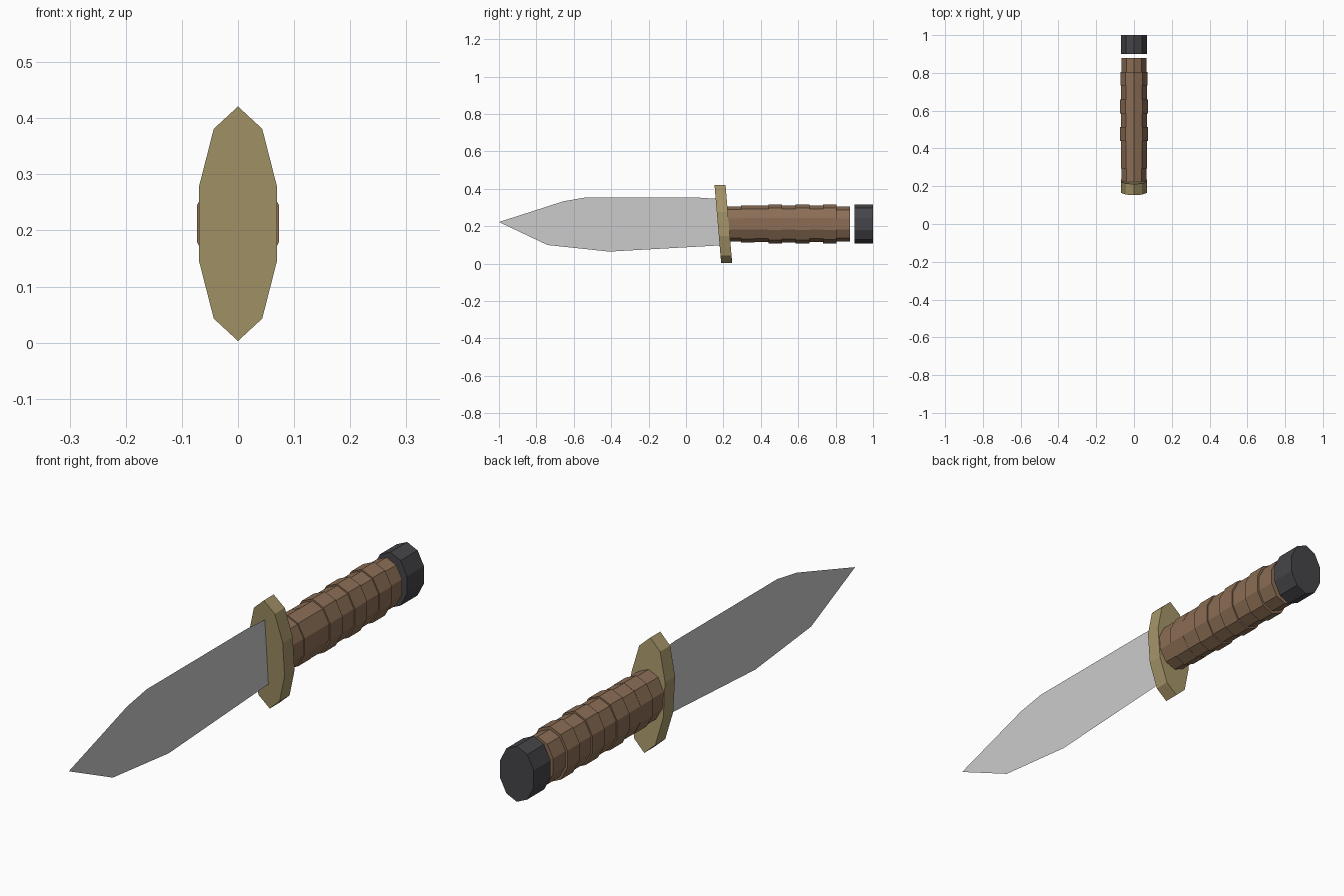
import bpy, bmesh, math

if "Cube" in bpy.data.objects:
    bpy.data.objects.remove(bpy.data.objects["Cube"])

ZC = 0.212   # height of the long axis
SIDES = 10


def paint(obj, rgb):
    mat = bpy.data.materials.new(obj.name + "_colour")
    mat.diffuse_color = (*rgb, 1)
    mat.use_nodes = True
    mat.node_tree.nodes["Principled BSDF"].inputs["Base Color"].default_value = mat.diffuse_color
    obj.data.materials.append(mat)


def make_object(name, bm):
    mesh = bpy.data.meshes.new(name)
    bm.to_mesh(mesh)
    bm.free()
    obj = bpy.data.objects.new(name, mesh)
    bpy.context.collection.objects.link(obj)
    return obj


def loft(name, sections, rgb, shear=0.0):
    """Skin ten-sided rings along y; sections are (y, rx, rz)."""
    bm = bmesh.new()
    rings = []
    for y, rx, rz in sections:
        ring = []
        for i in range(SIDES):
            a = 2 * math.pi * i / SIDES
            z = rz * math.cos(a)
            ring.append(bm.verts.new((rx * math.sin(a), y - shear * z, ZC + z)))
        rings.append(ring)
    for a, b in zip(rings, rings[1:]):
        for i in range(SIDES):
            j = (i + 1) % SIDES
            bm.faces.new((a[i], a[j], b[j], b[i]))
    bm.faces.new(rings[0])
    bm.faces.new(rings[-1])
    bmesh.ops.recalc_face_normals(bm, faces=bm.faces)
    obj = make_object(name, bm)
    paint(obj, rgb)
    return obj


# Blade: a single flat sheet
outline = [(-1, 0.222), (-0.74, 0.099), (-0.41, 0.064), (0.18, 0.097),
           (0.165, 0.346), (0.06, 0.353), (-0.54, 0.353), (-0.655, 0.333)]
bm = bmesh.new()
bm.faces.new([bm.verts.new((0, y, z)) for y, z in outline])
make_object("blade", bm)

# Tilted oval guard
loft("guard", [(0.17, 0.0735, 0.209), (0.229, 0.0735, 0.209)],
     (0.38, 0.30, 0.14), shear=0.085)

# Grip: stack of stepped washers
radii = [0.094, 0.099, 0.098, 0.105, 0.099, 0.105, 0.098, 0.104, 0.093]
y0, step = 0.221, 0.073
sections = []
for i, r in enumerate(radii):
    for y in (y0 + i * step, y0 + (i + 1) * step):
        sections.append((y, r * 0.735, r))
loft("grip", sections, (0.26, 0.155, 0.09))

# Pommel, with a small gap behind the grip
loft("pommel", [(0.9, 0.0735, 0.104), (1.0, 0.0735, 0.104)], (0.06, 0.06, 0.068))
